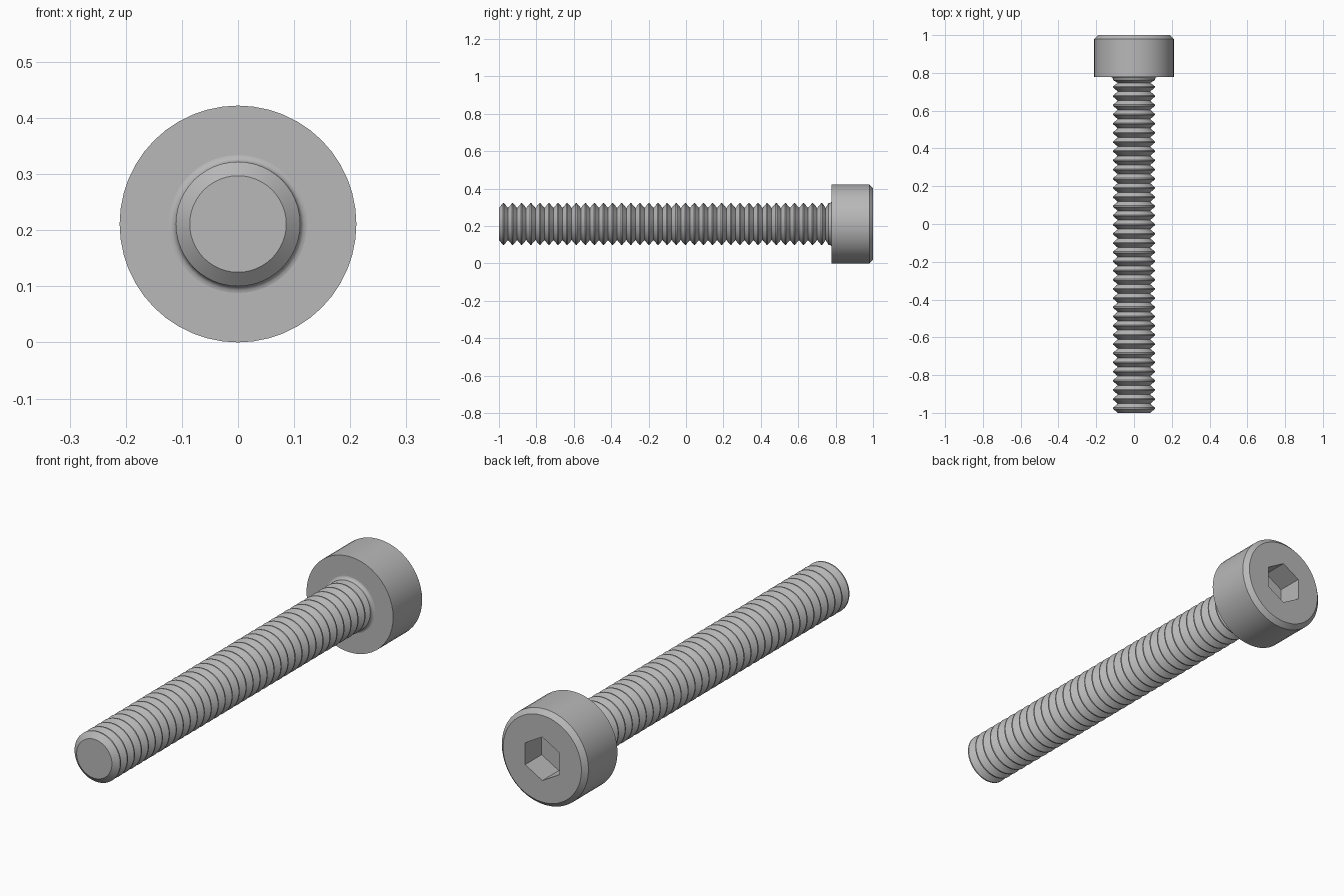
import bpy, bmesh, math
from mathutils import Matrix, Vector

cube = bpy.data.objects.get("Cube")
if cube:
    bpy.data.objects.remove(cube, do_unlink=True)

HEAD_R, HEAD_Y, CHAMFER = 0.211, 0.778, 0.02
CREST, ROOT = 0.111, 0.086
TURNS, THREAD_END = 36, 0.75
SEGMENTS = 48
AXIS = Vector((0, 0, HEAD_R))

steel = bpy.data.materials.new("grey steel")
steel.use_nodes = True
GREY = (0.48, 0.48, 0.48, 1)
steel.diffuse_color = GREY
steel.node_tree.nodes["Principled BSDF"].inputs["Base Color"].default_value = GREY


def finish(name, bm):
    """Turn a bmesh into a named steel object."""
    bmesh.ops.recalc_face_normals(bm, faces=bm.faces)
    mesh = bpy.data.meshes.new(name)
    bm.to_mesh(mesh)
    bm.free()
    mesh.materials.append(steel)
    obj = bpy.data.objects.new(name, mesh)
    bpy.context.collection.objects.link(obj)
    return obj


def lathe(name, profile):
    """Revolve (radius, y) points about the screw axis, with flat end caps."""
    bm = bmesh.new()
    rings = []
    for r, y in profile:
        angles = [math.tau * i / SEGMENTS for i in range(SEGMENTS)]
        rings.append([bm.verts.new(AXIS + Vector((r * math.sin(a), y, r * math.cos(a))))
                      for a in angles])
    for low, high in zip(rings, rings[1:]):
        for i in range(SEGMENTS):
            j = (i + 1) % SEGMENTS
            bm.faces.new((low[i], low[j], high[j], high[i]))
    bm.faces.new(rings[0])
    bm.faces.new(rings[-1])
    return finish(name, bm)


def smooth(obj):
    bpy.ops.object.select_all(action='DESELECT')
    obj.select_set(True)
    bpy.context.view_layer.objects.active = obj
    bpy.ops.object.shade_smooth_by_angle(angle=math.radians(30))


# Threaded shank: repeated V ridges, a plain neck and a small fillet
pitch = (1 + THREAD_END) / TURNS
profile = []
for i in range(TURNS):
    y = -1 + i * pitch
    profile += [(ROOT, y), (CREST, y + pitch * 0.44), (CREST, y + pitch * 0.56)]
profile += [(ROOT, THREAD_END - 0.003), (CREST, THREAD_END + 0.012)]
FILLET = 0.012
for i in range(5):
    a = math.pi / 2 * i / 4
    profile.append((CREST + FILLET * (1 - math.cos(a)),
                    HEAD_Y - FILLET + FILLET * math.sin(a)))
shank = lathe("threaded_shank", profile)

# Cylindrical head with a chamfered rim
head = lathe("socket_head", [(HEAD_R, HEAD_Y), (HEAD_R, 1 - CHAMFER), (HEAD_R - CHAMFER, 1)])

# Hexagonal socket cut into the head, corners pointing up and down
DEPTH = 0.115
bm = bmesh.new()
bmesh.ops.create_cone(bm, cap_ends=True, segments=6, radius1=0.096, radius2=0.096,
                      depth=2 * DEPTH,
                      matrix=Matrix.Translation(AXIS + Vector((0, 1, 0)))
                      @ Matrix.Rotation(math.pi / 2, 4, 'X'))
# Turn the hexagon if its corners lie sideways
if max(v.co.z for v in bm.verts) - HEAD_R < 0.09:
    bmesh.ops.rotate(bm, verts=bm.verts, cent=AXIS,
                     matrix=Matrix.Rotation(math.pi / 6, 3, 'Y'))
cutter = finish("socket_cutter", bm)
cutter.hide_render = True

cut = head.modifiers.new("hex socket", 'BOOLEAN')
cut.operation = 'DIFFERENCE'
cut.solver = 'EXACT'
cut.object = cutter
bpy.context.view_layer.objects.active = head
bpy.ops.object.modifier_apply(modifier=cut.name)
bpy.data.objects.remove(cutter, do_unlink=True)

for part in (shank, head):
    smooth(part)
